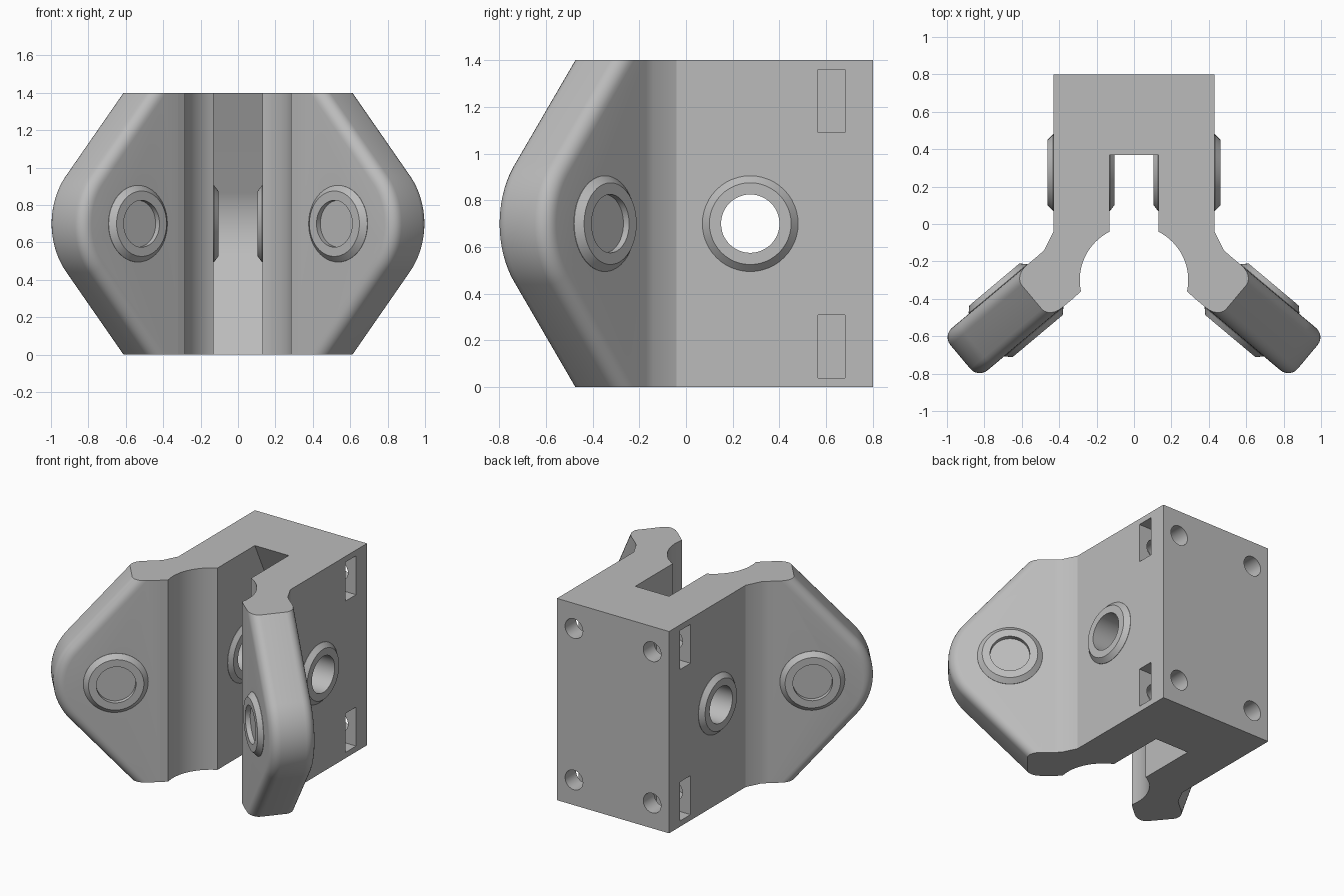
import bpy, bmesh, math
from mathutils import Matrix, Vector

if "Cube" in bpy.data.objects:
    bpy.data.objects.remove(bpy.data.objects["Cube"], do_unlink=True)

H, MID = 1.4, 0.7                      # overall height and hole height
HOLE_R, HOLE_Y, HOLE_T = 0.125, 0.275, 0.78
TILT = math.radians(40)
ALONG = Vector((math.cos(TILT), -math.sin(TILT), 0))   # wing length direction
OUT = Vector((math.sin(TILT), math.cos(TILT), 0))      # wing outer normal
IN_FACE, OUT_FACE = -0.096, 0.2

grey = bpy.data.materials.new("light grey")
grey.use_nodes = True
colour = (0.5, 0.5, 0.5, 1)
grey.diffuse_color = colour
grey.node_tree.nodes["Principled BSDF"].inputs["Base Color"].default_value = colour


def make(name, bm):
    bmesh.ops.recalc_face_normals(bm, faces=bm.faces)
    mesh = bpy.data.meshes.new(name)
    bm.to_mesh(mesh)
    bm.free()
    mesh.materials.append(grey)
    ob = bpy.data.objects.new(name, mesh)
    bpy.context.collection.objects.link(ob)
    return ob


def prism(points, vector):
    """Closed outline pushed along a vector."""
    bm = bmesh.new()
    face = bm.faces.new([bm.verts.new(p) for p in points])
    new = bmesh.ops.extrude_face_region(bm, geom=[face])["geom"]
    bmesh.ops.translate(bm, vec=vector,
                        verts=[g for g in new if isinstance(g, bmesh.types.BMVert)])
    return bm


def arc(cx, cy, r, a0, a1, n):
    return [(cx + r * math.cos(a0 + (a1 - a0) * i / n),
             cy + r * math.sin(a0 + (a1 - a0) * i / n)) for i in range(n + 1)]


def rounded_nose(centre, end):
    """Arc about a hole, tangent to straight sides that reach the top at 'end'."""
    dx, dz = end - centre, MID
    lo, hi = 0.0, 1.2
    reach = math.hypot(dx, dz)
    r = NOSE_R
    a = math.atan2(dz, dx) - math.acos(r / reach)
    return [(end, 0)] + arc(centre, MID, r, -a, a, 24) + [(end, H)]


NOSE_R = 0.388


def rod(start, direction, length, r):
    bm = bmesh.new()
    bmesh.ops.create_cone(bm, cap_ends=True, segments=48, radius1=r, radius2=r, depth=length)
    turn = direction.to_track_quat('Z', 'Y').to_matrix().to_4x4()
    bm.transform(Matrix.Translation(start + direction * length / 2) @ turn)
    return bm


def box(x0, x1, y0, y1, z0, z1):
    return prism([(x0, y0, z0), (x1, y0, z0), (x1, y1, z0), (x0, y1, z0)], (0, 0, z1 - z0))


def activate(ob):
    bpy.ops.object.select_all(action='DESELECT')
    ob.select_set(True)
    bpy.context.view_layer.objects.active = ob


def cut(ob, bm):
    cutter = make("cutter", bm)
    cutter.hide_render = True
    mod = ob.modifiers.new("cut", 'BOOLEAN')
    mod.operation, mod.solver, mod.object = 'DIFFERENCE', 'EXACT', cutter
    activate(ob)
    bpy.ops.object.modifier_apply(modifier=mod.name)
    bpy.data.objects.remove(cutter, do_unlink=True)


def finish(ob, mirror=True):
    activate(ob)
    if mirror:
        ob.modifiers.new("mirror", 'MIRROR').use_mirror_merge = False
        bpy.ops.object.modifier_apply(modifier="mirror")
    bpy.ops.object.shade_smooth_by_angle(angle=math.radians(25))


# Body: block with flared shoulders and a round relief between them
SEAM = 0.5
flare = [(0.43, 0.8), (0.43, -0.04), (0.48, -0.14)]
flare += [tuple((ALONG * SEAM + OUT * f).xy) for f in (OUT_FACE, IN_FACE)]
end_angle = math.atan2(-0.06, 0.284)
relief = arc(0, -0.3, 0.29, end_angle, math.pi - end_angle, 40)
outline = flare + relief + [(-x, y) for x, y in reversed(flare)]
body = make("body", prism([(x, y, 0) for x, y in outline], (0, 0, H)))

# Central slot, deepest at hole height
nose = rounded_nose(HOLE_Y, 0.37)
slot = [(-0.4, -0.1)] + [(nose[0][0] - 0.05, -0.1)] + nose + [(nose[-1][0] - 0.05, H + 0.1), (-0.4, H + 0.1)]
cut(body, prism([(-0.13, y, z) for y, z in slot], (0.26, 0, 0)))

# Pivot hole, screw holes and nut pockets
cut(body, rod(Vector((-0.6, HOLE_Y, MID)), Vector((1, 0, 0)), 1.2, HOLE_R))
for side in (-1, 1):
    for z in (0.175, 1.225):
        cut(body, rod(Vector((side * 0.3, 0.9, z)), Vector((0, -1, 0)), 0.45, 0.068))
        x0, x1 = sorted((side * 0.17, side * 0.5))
        cut(body, box(x0, x1, 0.565, 0.68, z - 0.135, z + 0.135))
finish(body, mirror=False)

# Wings: tapered plates with rounded rims
plate = [(SEAM, 0)] + rounded_nose(HOLE_T, 0.67) + [(SEAM, H)]
bm = prism([ALONG * t + OUT * IN_FACE + Vector((0, 0, z)) for t, z in plate],
           OUT * (OUT_FACE - IN_FACE))


def is_rim(edge):
    a, b = (v.co for v in edge.verts)
    same_side = abs((a - b).dot(OUT)) < 0.01
    return same_side and min(a.dot(ALONG), b.dot(ALONG)) > SEAM + 0.05


bmesh.ops.bevel(bm, geom=[e for e in bm.edges if is_rim(e)], offset=0.065,
                segments=6, profile=0.5, affect='EDGES', clamp_overlap=False)
wing = make("wings", bm)
centre = ALONG * HOLE_T + Vector((0, 0, MID))
cut(wing, rod(centre - OUT * 0.4, OUT, 1.0, HOLE_R))
finish(wing)


# Chamfered bosses around every hole
def boss(name, base, direction, height):
    bm = bmesh.new()
    ring = [(HOLE_R, 0), (HOLE_R, height), (0.175, height), (0.205, 0.002), (0.205, 0)]
    verts = [bm.verts.new((r, 0, z)) for r, z in ring]
    edges = [bm.edges.new((verts[i], verts[(i + 1) % len(verts)])) for i in range(len(verts))]
    bmesh.ops.spin(bm, geom=verts + edges, cent=(0, 0, 0), axis=(0, 0, 1),
                   angle=math.tau, steps=48, use_duplicate=False)
    bmesh.ops.remove_doubles(bm, verts=bm.verts, dist=0.0005)
    turn = direction.to_track_quat('Z', 'Y').to_matrix().to_4x4()
    bm.transform(Matrix.Translation(base) @ turn)
    finish(make(name, bm))


boss("wing_outer_bosses", centre + OUT * OUT_FACE, OUT, 0.032)
boss("wing_inner_bosses", centre + OUT * IN_FACE, -OUT, 0.032)
boss("body_outer_bosses", Vector((0.43, HOLE_Y, MID)), Vector((1, 0, 0)), 0.032)
boss("body_inner_bosses", Vector((0.13, HOLE_Y, MID)), Vector((-1, 0, 0)), 0.025)
